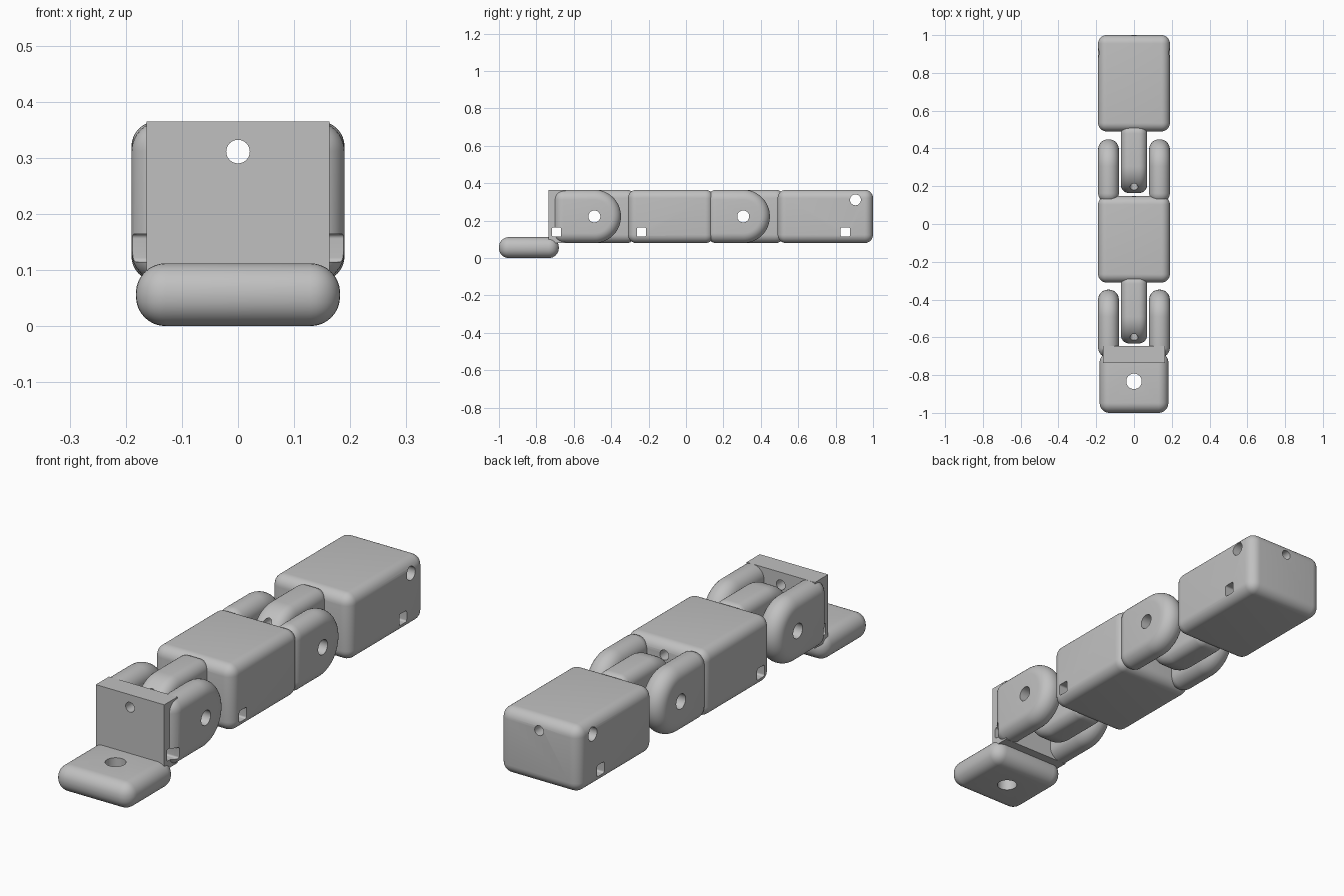
import bpy, bmesh
from math import pi, sin, cos
from mathutils import Matrix

default = bpy.data.objects.get("Cube")
if default:
    bpy.data.objects.remove(default, do_unlink=True)

grey = bpy.data.materials.new("matte grey")
grey.use_nodes = True
grey.diffuse_color = (0.53, 0.53, 0.53, 1)
grey.node_tree.nodes["Principled BSDF"].inputs["Base Color"].default_value = grey.diffuse_color

LOW, HIGH, SIDE = 0.08, 0.365, 0.19
PIVOT_Z = (LOW + HIGH) / 2
RADIUS = (HIGH - LOW) / 2
PIVOTS = (-0.49, 0.306)


def finish(name, bm):
    bmesh.ops.recalc_face_normals(bm, faces=bm.faces)
    mesh = bpy.data.meshes.new(name)
    bm.to_mesh(mesh)
    bm.free()
    mesh.materials.append(grey)
    obj = bpy.data.objects.new(name, mesh)
    bpy.context.collection.objects.link(obj)
    return obj


def apply_modifier(obj, mod):
    bpy.context.view_layer.objects.active = obj
    bpy.ops.object.modifier_apply(modifier=mod.name)


def round_edges(obj, width):
    mod = obj.modifiers.new("rounding", 'BEVEL')
    mod.width, mod.segments = width, 8
    mod.limit_method, mod.angle_limit = 'ANGLE', pi / 4
    mod.use_clamp_overlap = False
    apply_modifier(obj, mod)
    return obj


def box(name, x, y, z, rounding=0):
    """Box spanning the given (low, high) ranges."""
    bm = bmesh.new()
    bmesh.ops.create_cube(bm, size=1)
    for v in bm.verts:
        for axis, (lo, hi) in enumerate((x, y, z)):
            v.co[axis] = hi if v.co[axis] > 0 else lo
    obj = finish(name, bm)
    return round_edges(obj, rounding) if rounding else obj


def knuckle(name, x, pivot, end, rounding):
    """Lug with a half-round nose about the pivot and a square end."""
    facing = 1 if pivot > end else -1
    outline = [(end, LOW), (end, HIGH)]
    for i in range(33):
        a = pi / 2 - pi * i / 32
        outline.append((pivot + facing * RADIUS * cos(a), PIVOT_Z + RADIUS * sin(a)))
    bm = bmesh.new()
    face = bm.faces.new([bm.verts.new((x[0], y, z)) for y, z in outline])
    new = bmesh.ops.extrude_face_region(bm, geom=[face])["geom"]
    moved = [g for g in new if isinstance(g, bmesh.types.BMVert)]
    bmesh.ops.translate(bm, verts=moved, vec=(x[1] - x[0], 0, 0))
    return round_edges(finish(name, bm), rounding)


def drill(axis, radius, centre, length):
    bm = bmesh.new()
    bmesh.ops.create_cone(bm, cap_ends=True, segments=32, radius1=radius,
                          radius2=radius, depth=length)
    turn = {'X': Matrix.Rotation(pi / 2, 4, 'Y'),
            'Y': Matrix.Rotation(pi / 2, 4, 'X'), 'Z': Matrix()}[axis]
    bm.transform(Matrix.Translation(centre) @ turn)
    return finish("drill_cutter", bm)


def cut(cutter, parts):
    cutter.hide_render = True
    for part in parts:
        mod = part.modifiers.new("hole", 'BOOLEAN')
        mod.operation, mod.solver, mod.object = 'DIFFERENCE', 'EXACT', cutter
        apply_modifier(part, mod)
    bpy.data.objects.remove(cutter, do_unlink=True)


# Mounting foot and upright plate
foot = box("mounting_foot", (-0.182, 0.182), (-1, -0.68), (0, 0.112), 0.053)
plate = box("upright_plate", (-0.163, 0.163), (-0.735, -0.645), (LOW, HIGH))

# Middle and tip segments
middle = box("middle_segment", (-SIDE, SIDE), (-0.31, 0.148), (LOW, HIGH), 0.045)
tip = box("tip_segment", (-SIDE, SIDE), (0.49, 1), (LOW, HIGH), 0.045)

# Hinges: two outer cheeks and one central tongue each
cheeks, tongues = [], []
for joint, pivot in zip(("base", "tip"), PIVOTS):
    back = pivot - (0.217 if joint == "base" else 0.196)
    for side, x in (("left", (0.08, SIDE)), ("right", (-SIDE, -0.08))):
        cheeks.append(knuckle(f"{joint}_hinge_{side}_cheek", x, pivot, back, 0.053))
    tongues.append(knuckle(f"{joint}_hinge_tongue", (-0.07, 0.07), pivot, pivot + 0.218, 0.045))

# Pivot pin holes
for i, pivot in enumerate(PIVOTS):
    cut(drill('X', 0.032, (0, pivot, PIVOT_Z), 1), cheeks[2 * i:2 * i + 2] + [tongues[i]])

# Lengthwise cord channel, foot screw hole and tip cross hole
cut(drill('Y', 0.021, (0, 0, 0.311), 3), [plate, middle, tip] + tongues)
cut(drill('Z', 0.041, (0, -0.833, 0), 1), [foot])
cut(drill('X', 0.029, (0, 0.906, 0.311), 1), [tip])

# Square cross slots
for y, parts in ((-0.692, [plate] + cheeks[:2]), (-0.238, [middle]), (0.852, [tip])):
    cut(box("slot_cutter", (-0.5, 0.5), (y - 0.025, y + 0.025), (0.114, 0.164), 0.008), parts)

# Smooth rounded surfaces, sharp hole rims
for obj in [foot, plate, middle, tip] + cheeks + tongues:
    bpy.ops.object.select_all(action='DESELECT')
    obj.select_set(True)
    bpy.context.view_layer.objects.active = obj
    bpy.ops.object.shade_smooth_by_angle(angle=pi / 6)
